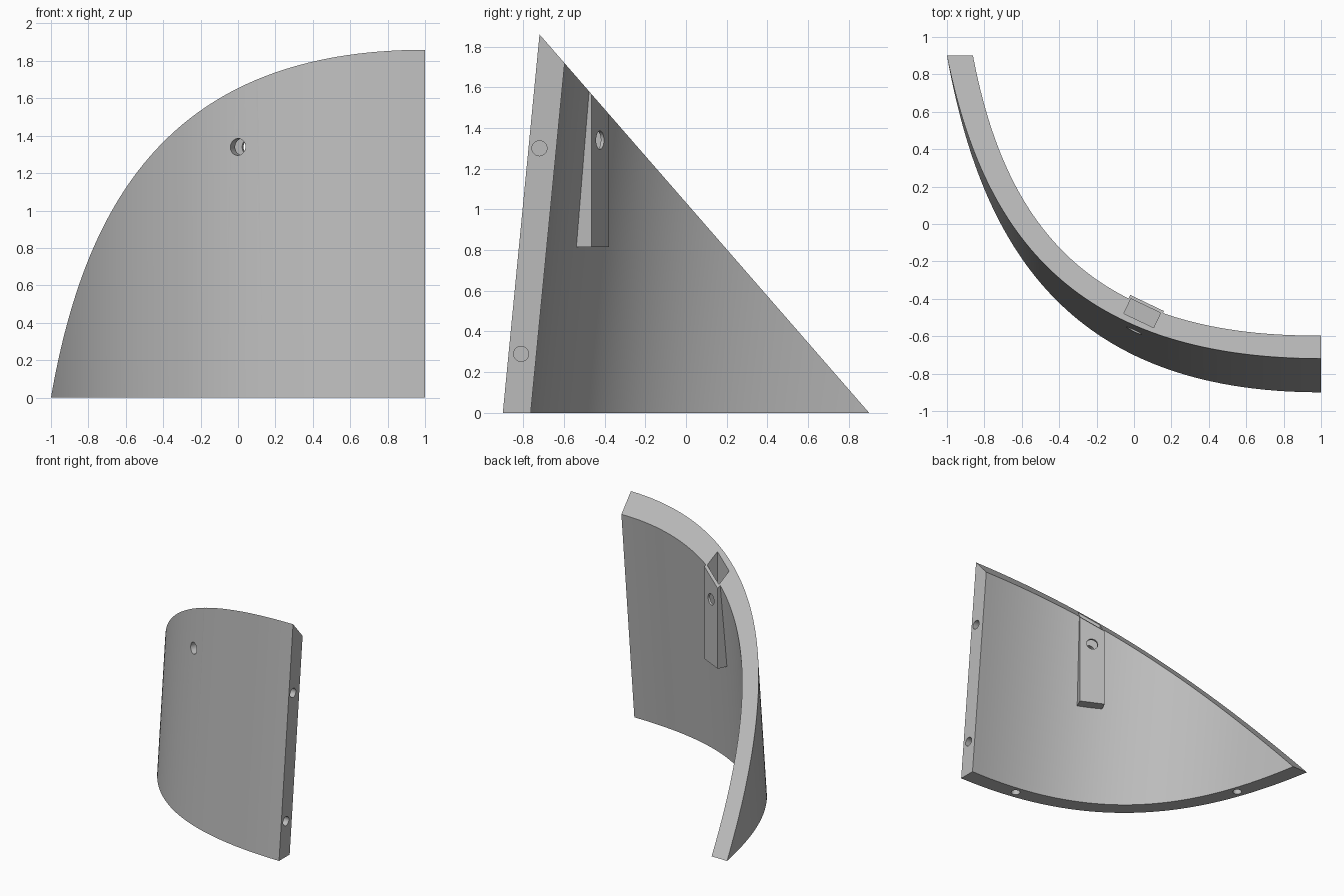
import bpy, bmesh, math
from mathutils import Vector, Matrix

if "Cube" in bpy.data.objects:
    bpy.data.objects.remove(bpy.data.objects["Cube"])

LEAN = 0.097          # y shift per unit of height
SLOPE = 1.148         # steepness of the slanted top cut
CUT_N = Vector((0, SLOPE, 1)).normalized()
CUT_P = Vector((0, 0.9, 0))

grey = bpy.data.materials.new("light grey")
grey.diffuse_color = (0.50, 0.50, 0.50, 1)
grey.use_nodes = True
grey.node_tree.nodes["Principled BSDF"].inputs["Base Color"].default_value = grey.diffuse_color


def add_object(name, bm):
    bmesh.ops.recalc_face_normals(bm, faces=bm.faces[:])
    me = bpy.data.meshes.new(name)
    bm.to_mesh(me)
    bm.free()
    ob = bpy.data.objects.new(name, me)
    me.materials.append(grey)
    bpy.context.collection.objects.link(ob)
    return ob


def prism(name, outline, z0, z1, lean=0.0, trim=False):
    """Extrude an outline upward, optionally leaning and trimmed by the slanted plane."""
    bm = bmesh.new()
    lo = [bm.verts.new((x, y + lean * z0, z0)) for x, y in outline]
    hi = [bm.verts.new((x, y + lean * z1, z1)) for x, y in outline]
    n = len(outline)
    bm.faces.new(lo)
    bm.faces.new(hi)
    for i in range(n):
        j = (i + 1) % n
        bm.faces.new((lo[i], lo[j], hi[j], hi[i]))
    if trim:
        bmesh.ops.bisect_plane(bm, geom=bm.verts[:] + bm.edges[:] + bm.faces[:],
                               plane_co=CUT_P, plane_no=CUT_N, clear_outer=True, dist=1e-5)
        bmesh.ops.holes_fill(bm, edges=[e for e in bm.edges if e.is_boundary], sides=0)
    return add_object(name, bm)


def cylinder(name, centre, axis, radius, length):
    bm = bmesh.new()
    rot = Vector(axis).to_track_quat('Z', 'Y').to_matrix().to_4x4()
    bmesh.ops.create_cone(bm, cap_ends=True, segments=32, radius1=radius, radius2=radius,
                          depth=length, matrix=Matrix.Translation(centre) @ rot)
    return add_object(name, bm)


def combine(ob, other, operation):
    mod = ob.modifiers.new(operation, 'BOOLEAN')
    mod.operation = operation
    mod.solver = 'EXACT'
    mod.object = other
    bpy.context.view_layer.objects.active = ob
    bpy.ops.object.modifier_apply(modifier=mod.name)
    bpy.data.objects.remove(other)


# Plan curve of the wall: one cubic, thickened inward
P = [Vector(p) for p in ((-1, 0.9), (-0.82, -0.1), (-0.37, -0.9), (1, -0.9))]


def curve(t):
    s = 1 - t
    pos = s**3 * P[0] + 3 * s * s * t * P[1] + 3 * s * t * t * P[2] + t**3 * P[3]
    tan = s * s * (P[1] - P[0]) + 2 * s * t * (P[2] - P[1]) + t * t * (P[3] - P[2])
    tan.normalize()
    return pos, Vector((-tan.y, tan.x))


outer, inner = [], []
N = 64
for i in range(-2, N + 1):
    t = i / N
    p, nrm = curve(t)
    thick = 0.137 - 0.012 * math.sin(math.pi * max(t, 0))
    outer.append(p)
    inner.append(p + nrm * thick)
wall = prism("curved_wall", outer + inner[::-1], 0, 2.0, LEAN, True)

# Upright boss on the inner face, turned to follow the wall
n = Vector((0.43, 0.903))
u = Vector((0.903, -0.43))
face = Vector((0.07, -0.4225))


def rect(half, near, far):
    return [face + u * half - n * near, face - u * half - n * near,
            face - u * half - n * far, face + u * half - n * far]


combine(wall, prism("boss", rect(0.1, 0, 0.13), 0.815, 2.0, 0, True), 'UNION')

# Slot open at the top of the boss, and the bolt hole crossing it
combine(wall, prism("slot", rect(0.088, 0.017, 0.104), 0.9, 2.2), 'DIFFERENCE')
combine(wall, cylinder("bolt_hole", (0.07, -0.4225, 1.34), (n.x, n.y, 0), 0.045, 0.8), 'DIFFERENCE')

# Dowel holes in the straight end and in the base
for y, z in ((-0.72, 1.30), (-0.81, 0.29)):
    combine(wall, cylinder("end_hole", (1, y, z), (1, 0, 0), 0.037, 0.24), 'DIFFERENCE')
for x, y in ((0.535, -0.795), (-0.78, 0.32)):
    combine(wall, cylinder("base_hole", (x, y, 0), (0, 0, 1), 0.035, 0.24), 'DIFFERENCE')

# Smooth the curve, keep the cut edges crisp
bpy.ops.object.select_all(action='DESELECT')
wall.select_set(True)
bpy.context.view_layer.objects.active = wall
bpy.ops.object.shade_smooth_by_angle(angle=math.radians(25))
